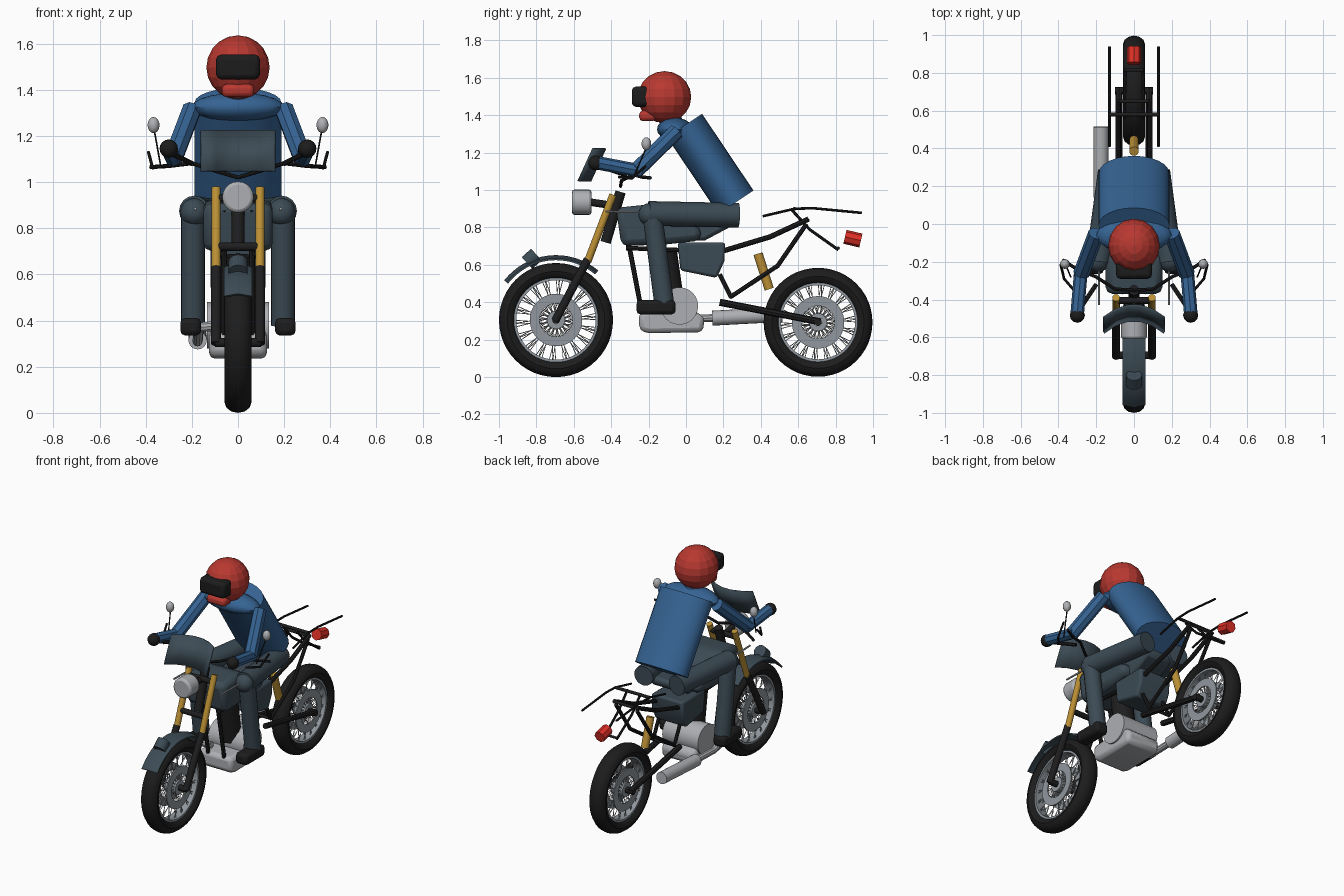
import bpy, bmesh, math
from mathutils import Vector, Matrix

if "Cube" in bpy.data.objects:
    bpy.data.objects.remove(bpy.data.objects["Cube"])


def material(name, rgb, rough=0.6):
    m = bpy.data.materials.new(name)
    m.use_nodes = True
    m.diffuse_color = (*rgb, 1)
    node = m.node_tree.nodes["Principled BSDF"]
    node.inputs["Base Color"].default_value = (*rgb, 1)
    node.inputs["Roughness"].default_value = rough
    return m


BLACK = material("rubber black", (.012, .012, .012))
FRAME = material("frame black", (.013, .013, .014))
SLATE = material("slate", (.045, .07, .09))
BLUE = material("jacket blue", (.036, .125, .29))
RED = material("helmet red", (.48, .04, .03))
LAMP = material("lamp red", (.75, .03, .02))
GOLD = material("fork gold", (.5, .28, .035))
SILVER = material("silver", (.42, .43, .45))
STEEL = material("wheel steel", (.28, .31, .34))


def finish(name, bm, mat, smooth=True, bevel=0):
    bmesh.ops.recalc_face_normals(bm, faces=bm.faces[:])
    me = bpy.data.meshes.new(name)
    bm.to_mesh(me)
    bm.free()
    me.materials.append(mat)
    ob = bpy.data.objects.new(name, me)
    bpy.context.collection.objects.link(ob)
    if bevel:
        mod = ob.modifiers.new("bevel", "BEVEL")
        mod.width, mod.segments = bevel, 2
    if smooth:
        bpy.ops.object.select_all(action="DESELECT")
        ob.select_set(True)
        bpy.context.view_layer.objects.active = ob
        bpy.ops.object.shade_smooth_by_angle(angle=math.radians(35))
    return ob


def add_rod(bm, a, b, r, sides=12, flat=1):
    # flat squeezes the section across the x axis direction
    a, b = Vector(a), Vector(b)
    d = b - a
    rot = d.to_track_quat("Z", "X").to_matrix().to_4x4()
    if flat != 1:
        x = Vector((1, 0, 0))
        y = d.normalized().cross(x)
        rot = Matrix((x, y, d.normalized())).transposed().to_4x4()
    mat = Matrix.Translation((a + b) / 2) @ rot @ Matrix.Diagonal((1, flat, 1, 1))
    bmesh.ops.create_cone(bm, cap_ends=True, segments=sides, radius1=r, radius2=r,
                          depth=d.length, matrix=mat)


def rod(name, a, b, r, mat, sides=12, flat=1):
    bm = bmesh.new()
    add_rod(bm, a, b, r, sides, flat)
    return finish(name, bm, mat)


def path(name, pts, r, mat, sides=8):
    bm = bmesh.new()
    for a, b in zip(pts, pts[1:]):
        add_rod(bm, a, b, r, sides)
    for p in pts[1:-1]:
        bmesh.ops.create_uvsphere(bm, u_segments=sides, v_segments=6, radius=r,
                                  matrix=Matrix.Translation(p))
    return finish(name, bm, mat)


def pair(name, pts, r, mat, sides=8):
    for side, s in (("left", 1), ("right", -1)):
        path(f"{side}_{name}", [(s * x, y, z) for x, y, z in pts], r, mat, sides)


def ball(name, c, size, mat, u=16, v=10, smooth=True):
    bm = bmesh.new()
    bmesh.ops.create_uvsphere(bm, u_segments=u, v_segments=v, radius=1,
                              matrix=Matrix.Translation(c) @ Matrix.Diagonal((*size, 1)))
    return finish(name, bm, mat, smooth)


def slab(name, outline, x0, x1, mat, bevel=0):
    # side outline in (y, z), pulled from x0 to x1
    bm = bmesh.new()
    face = bm.faces.new([bm.verts.new((x0, y, z)) for y, z in outline])
    ext = bmesh.ops.extrude_face_region(bm, geom=[face])
    bmesh.ops.translate(bm, vec=(x1 - x0, 0, 0),
                        verts=[g for g in ext["geom"] if isinstance(g, bmesh.types.BMVert)])
    return finish(name, bm, mat, True, bevel)


def box(name, y0, y1, z0, z1, x0, x1, mat, bevel=0):
    return slab(name, [(y0, z0), (y1, z0), (y1, z1), (y0, z1)], x0, x1, mat, bevel)


def lathe(name, section, c, mat, start=0, end=360, steps=48):
    # closed (x, radius) section swept around a sideways axle
    bm = bmesh.new()
    full = end - start == 360
    rings = []
    for i in range(steps if full else steps + 1):
        a = math.radians(start + (end - start) * i / steps)
        rings.append([bm.verts.new((x, c[0] + r * math.cos(a), c[1] + r * math.sin(a)))
                      for x, r in section])
    n = len(section)
    for i in range(steps):
        p, q = rings[i], rings[(i + 1) % len(rings)]
        for j in range(n):
            bm.faces.new((p[j], p[(j + 1) % n], q[(j + 1) % n], q[j]))
    if not full:
        bm.faces.new(rings[0])
        bm.faces.new(rings[-1])
    return finish(name, bm, mat)


def ring(name, x0, x1, r0, r1, c, mat):
    lathe(name, [(x0, r0), (x1, r0), (x1, r1), (x0, r1)], c, mat)


# Wheels: tyre, rim, brake discs, hub and laced spokes
for end, c, R in (("front", (-.695, .305), .305), ("rear", (.706, .293), .291)):
    inner = R - .085
    oval = [(.058 * math.cos(t * math.pi / 6), R - .045 + .045 * math.sin(t * math.pi / 6))
            for t in range(12)]
    lathe(end + "_tyre", oval, c, BLACK)
    ring(end + "_rim", -.035, .035, inner - .008, inner + .012, c, STEEL)
    for side, s in (("left", 1), ("right", -1)):
        ring(f"{end}_{side}_disc", s * .036, s * .044, .088, .14, c, STEEL)
    ring(end + "_hub", -.045, .045, .02, .048, c, STEEL)
    rod(end + "_axle", (-.1, *c), (.1, *c), .02, FRAME)
    bm = bmesh.new()
    for i in range(36):
        for s in (1, -1):
            a = math.tau * (i + s * .25) / 36
            b = a + (.3 if i % 2 else -.3)
            add_rod(bm, (s * .034, c[0] + .045 * math.cos(a), c[1] + .045 * math.sin(a)),
                    (s * .015, c[0] + inner * math.cos(b), c[1] + inner * math.sin(b)), .0022, 4)
    finish(end + "_spokes", bm, SILVER, False)

# Front end
pair("fork_tube", [(.095, -.39, .975), (.095, -.525, .62)], .02, GOLD, 12)
pair("fork_leg", [(.095, -.525, .63), (.095, -.7, .3)], .022, FRAME, 12)
for z, y in ((.93, -.405), (.72, -.487)):
    rod("fork_clamp", (-.1, y, z), (.1, y, z), .018, FRAME)
rod("steering_head", (0, -.35, .99), (0, -.43, .72), .028, FRAME)
lathe("front_fender", [(-.06, .325), (0, .34), (.06, .325), (.06, .335), (0, .352), (-.06, .335)],
      (-.695, .3), SLATE, 50, 142, 16)
rod("fender_bump", (0, -.85, .61), (0, -.8, .655), .042, SLATE)
bm = bmesh.new()
rows = []
for z, y in ((1.05, -.515), (1.225, -.435)):
    rows.append([bm.verts.new((.157 * t, y - .065 * t * t, z)) for t in (-1, -.6, -.2, .2, .6, 1)])
for i in range(5):
    bm.faces.new((rows[0][i], rows[0][i + 1], rows[1][i + 1], rows[1][i]))
shield = finish("wind_shield", bm, SLATE)
shield.modifiers.new("thickness", "SOLIDIFY").thickness = .012
bm = bmesh.new()
add_rod(bm, (0, -.61, .935), (0, -.505, .935), .068, 20)
finish("headlight", bm, SILVER, True, .014)
rod("headlight_mount", (0, -.51, .935), (0, -.41, .92), .02, FRAME)

# Handlebar, levers and mirrors
pair("handlebar", [(0, -.35, 1.02), (.1, -.345, 1.05), (.2, -.28, 1.082), (.3, -.24, 1.07),
                   (.38, -.19, 1.065)], .009, FRAME)
pair("hand_guard", [(.31, -.36, 1.07), (.37, -.29, 1.062), (.388, -.215, 1.13)], .007, FRAME)
pair("grip", [(.2, -.32, 1.08), (.3, -.47, 1.13)], .012, FRAME)
pair("mirror_stalk", [(.335, -.28, 1.07), (.362, -.215, 1.22)], .004, FRAME, 6)
pair("knee_bar", [(.185, -.43, .885), (.185, -.2, .88)], .006, SILVER, 6)
for s in (1, -1):
    ball("mirror", (s * .366, -.212, 1.247), (.026, .026, .035), SILVER, 12, 8)

# Tank, seat and side panel
slab("fuel_tank", [(-.375, .905), (-.18, .925), (-.02, .84), (.08, .8), (.08, .73),
                   (-.1, .71), (-.345, .7)], -.15, .15, SLATE, .035)
slab("seat", [(-.05, .73), (.1, .73), (.25, .81), (.25, .86), (-.05, .85)],
     -.1, .1, SLATE, .02)
slab("side_panel", [(-.045, .72), (.21, .72), (.205, .62), (.165, .53), (-.03, .57)],
     -.12, .12, SLATE, .015)

# Engine and exhaust
slab("engine_case", [(-.25, .25), (-.2, .235), (.09, .24), (.1, .32), (.02, .37), (-.25, .35)],
     -.125, .125, SILVER, .025)
rod("clutch_cover", (-.135, -.035, .38), (.135, -.035, .38), .1, SILVER, 24)
rod("cylinder_block", (0, -.08, .4), (0, -.12, .68), .07, FRAME, 12)
rod("muffler", (-.175, .14, .315), (-.175, .515, .335), .04, SILVER, 16)
path("exhaust_pipe", [(-.06, -.2, .38), (-.17, -.2, .37), (-.175, -.05, .31), (-.175, .16, .316)],
     .022, SILVER, 10)

# Frame tubes, swing arm and rack
pair("down_tube", [(.06, -.36, .88), (.06, -.3, .68), (.06, -.235, .34)], .013, FRAME)
pair("top_tube", [(.08, -.32, .69), (.08, .2, .67)], .012, FRAME)
pair("seat_tube", [(.08, .18, .55), (.08, .24, .43), (.08, .49, .595), (.08, .645, .82)], .012, FRAME)
pair("rear_rail", [(.085, .2, .675), (.085, .45, .75), (.085, .655, .845)], .014, FRAME)
pair("swing_arm", [(.08, .18, .4), (.08, .72, .295)], .019, FRAME)
pair("rack_rail", [(.13, .41, .86), (.13, .58, .9), (.13, .68, .903), (.13, .94, .878)], .007, FRAME)
pair("rack_brace", [(.05, .56, .9), (.05, .66, .79), (.045, .815, .68)], .008, FRAME)
for y, z in ((.65, .84), (.24, .43), (.58, .9)):
    rod("cross_tube", (-.13 if z > .85 else -.085, y, z), (.13 if z > .85 else .085, y, z), .01, FRAME)
rod("rear_shock", (0, .385, .66), (0, .445, .47), .025, GOLD)
bm = bmesh.new()
add_rod(bm, (0, .85, .75), (0, .935, .73), .038, 8)
finish("tail_light", bm, LAMP, False)
rod("lamp_stem", (-.05, .815, .69), (.05, .815, .69), .008, FRAME)

# Rider body
rod("torso", (0, .267, .935), (0, -.008, 1.345), .188, BLUE, 24, .6)
ball("shoulders", (0, -.06, 1.325), (.2, .095, .062), BLUE)
rod("neck", (0, -.07, 1.34), (0, -.1, 1.42), .06, BLUE)

# Rider limbs
pair("upper_arm", [(.2, -.05, 1.315), (.28, -.265, 1.105)], .043, BLUE)
pair("forearm", [(.28, -.235, 1.1), (.3, -.47, 1.145)], .036, BLUE)
pair("thigh", [(.125, .28, .865), (.19, -.2, .875)], .066, SLATE, 16)
pair("shin", [(.195, -.18, .87), (.195, -.115, .38)], .053, SLATE, 16)
for s in (1, -1):
    ball("glove", (s * .3, -.483, 1.145), (.04, .04, .04), BLACK, 12, 8)
    ball("knee", (s * .19, -.195, .87), (.06, .06, .06), SLATE)
    box("boot", -.265, -.055, .335, .412, s * .16, s * .25, BLACK, .022)

# Helmet, visor and chin guard
ball("helmet", (0, -.115, 1.497), (.137, .143, .139), RED, 16, 10, False)
box("visor", -.29, -.19, 1.445, 1.553, -.095, .095, BLACK, .022)
box("chin_guard", -.25, -.16, 1.368, 1.425, -.07, .07, RED, .02)
